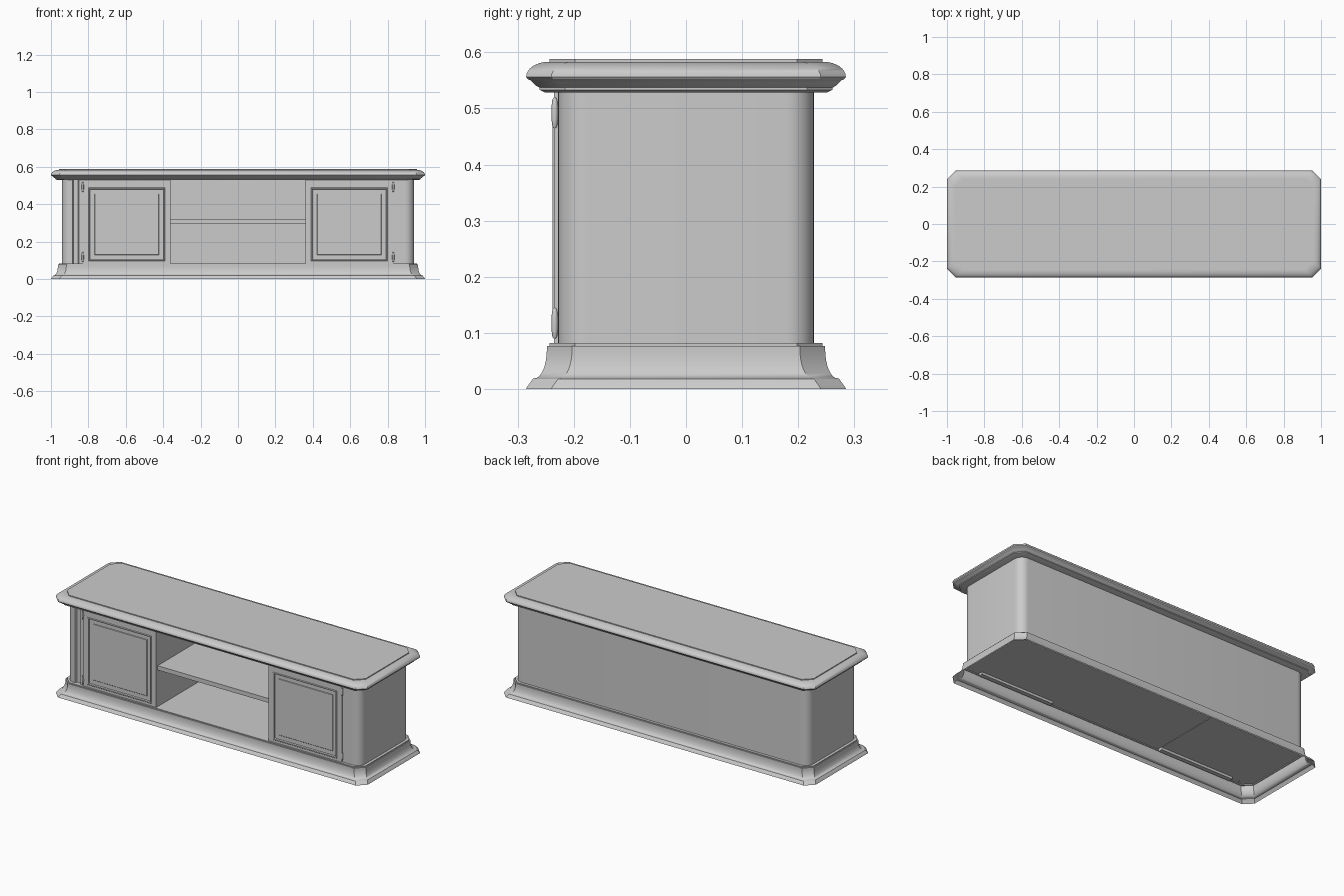
import bpy, bmesh, math
from mathutils import Vector

if "Cube" in bpy.data.objects:
    bpy.data.objects.remove(bpy.data.objects["Cube"])


def finish(name, bm, smooth=True, angle=30):
    bmesh.ops.recalc_face_normals(bm, faces=bm.faces)
    me = bpy.data.meshes.new(name)
    bm.to_mesh(me)
    bm.free()
    ob = bpy.data.objects.new(name, me)
    bpy.context.collection.objects.link(ob)
    if smooth:
        bpy.ops.object.select_all(action='DESELECT')
        ob.select_set(True)
        bpy.context.view_layer.objects.active = ob
        bpy.ops.object.shade_smooth_by_angle(angle=math.radians(angle))
    return ob


def chamfered(inset, z, c=0.045):
    """Rectangle ring with cut corners, moved in from the overall footprint."""
    x, y = 1.0 - inset, 0.285 - inset
    return [Vector(p + (z,)) for p in (
        (x, -y + c), (x, y - c), (x - c, y), (-x + c, y),
        (-x, y - c), (-x, -y + c), (-x + c, -y), (x - c, -y))]


def moulding(name, profile, bottom_cap):
    bm = bmesh.new()
    rings = [[bm.verts.new(p) for p in chamfered(i, z)] for i, z in profile]
    for a, b in zip(rings, rings[1:]):
        for k in range(8):
            j = (k + 1) % 8
            bm.faces.new((a[k], a[j], b[j], b[k]))
    bm.faces.new(rings[-1])
    if bottom_cap:
        bm.faces.new(rings[0][::-1])
    return finish(name, bm)


def box(bm, x0, x1, y0, y1, z0, z1):
    vs = bmesh.ops.create_cube(bm, size=1)['verts']
    for v in vs:
        v.co = Vector(((x0 + x1) / 2 + v.co.x * (x1 - x0),
                       (y0 + y1) / 2 + v.co.y * (y1 - y0),
                       (z0 + z1) / 2 + v.co.z * (z1 - z0)))
    return vs


# Plinth: flared skirt, open underneath, closed by the cabinet floor
cove = [(0.037 - 0.022 * math.cos(t), 0.072 - 0.052 * math.sin(t))
        for t in [math.pi / 2 * (1 - k / 8) for k in range(9)]]
cove = [(0.015 + 0.022 * math.sin(k / 8 * math.pi / 2),
         0.019 + 0.052 * (1 - math.cos(k / 8 * math.pi / 2))) for k in range(9)]
moulding("plinth", [(0, 0), (0.002, 0.004), (0.007, 0.011), (0.012, 0.018)]
         + cove + [(0.037, 0.077), (0.042, 0.077), (0.042, 0.082)], False)

# Top: stepped neck, rounded nose and a thin raised centre
nose = [(0.040 * (1 - math.cos(t)), 0.556 + 0.027 * math.sin(t))
        for t in [math.pi / 2 * k / 8 for k in range(9)]]
moulding("top", [(0.034, 0.528), (0.024, 0.533), (0.024, 0.537), (0.018, 0.540),
                 (0.012, 0.546), (0.008, 0.550), (0.003, 0.552)]
         + nose + [(0.042, 0.583), (0.042, 0.588)], True)

# Carcass: C-shaped plan with rounded corners around the open bay
X, Y, R = 0.942, 0.228, 0.05


def corner(cx, cy, start):
    return [(cx + R * math.cos(math.radians(start + 90 * k / 8)),
             cy + R * math.sin(math.radians(start + 90 * k / 8))) for k in range(9)]


plan = [(0.36, -Y)] + corner(X - R, -Y + R, -90) + corner(X - R, Y - R, 0)
plan += corner(-X + R, Y - R, 90) + corner(-X + R, -Y + R, 180)
# flute on the left front post
plan += [(-0.885, -Y), (-0.880, -Y + 0.012), (-0.856, -Y + 0.012), (-0.850, -Y)]
plan += [(-0.36, -Y), (-0.36, 0.208), (0.36, 0.208)]
bm = bmesh.new()
base = bm.faces.new([bm.verts.new((x, y, 0.08)) for x, y in plan])
up = bmesh.ops.extrude_face_region(bm, geom=[base])
bmesh.ops.translate(bm, vec=(0, 0, 0.452),
                    verts=[v for v in up['geom'] if isinstance(v, bmesh.types.BMVert)])
finish("carcass", bm)

# Shelf across the bay
bm = bmesh.new()
box(bm, -0.362, 0.362, -0.222, 0.21, 0.294, 0.319)
finish("shelf", bm, False)

for side, s in (("left", -1), ("right", 1)):
    # Door: frame, moulded lip, sunk panel with a raised field
    bm = bmesh.new()
    bm_x = sorted((s * 0.36, s * 0.83))
    box(bm, *bm_x, -0.235, -0.21, 0.066, 0.53)
    front = min(bm.faces, key=lambda f: f.calc_center_median().y)
    steps = [(0.042, 0.0), (0.004, 0.003), (0.006, 0.0), (0.003, -0.013),
             (0.028, 0.0), (0.008, 0.005)]
    for n, (t, d) in enumerate(steps):
        bmesh.ops.inset_region(bm, faces=[front], thickness=t, depth=0)
        for v in front.verts:
            v.co.y -= d
        if n == 0:
            for v in front.verts:
                v.co.z = 0.096 if v.co.z < 0.3 else 0.488
    finish(side + "_door", bm, False)

    # Hinges: small barrels with rounded ends
    for level, z in (("lower", 0.117), ("upper", 0.492)):
        bm = bmesh.new()
        bmesh.ops.create_uvsphere(bm, u_segments=12, v_segments=8, radius=1)
        for v in bm.verts:
            flat = max(-1, min(1, v.co.z * 1.25))
            v.co = Vector((s * 0.83 + v.co.x * 0.006, -0.234 + v.co.y * 0.006,
                           z + flat * 0.027))
        finish(f"{side}_{level}_hinge", bm, True, 50)
